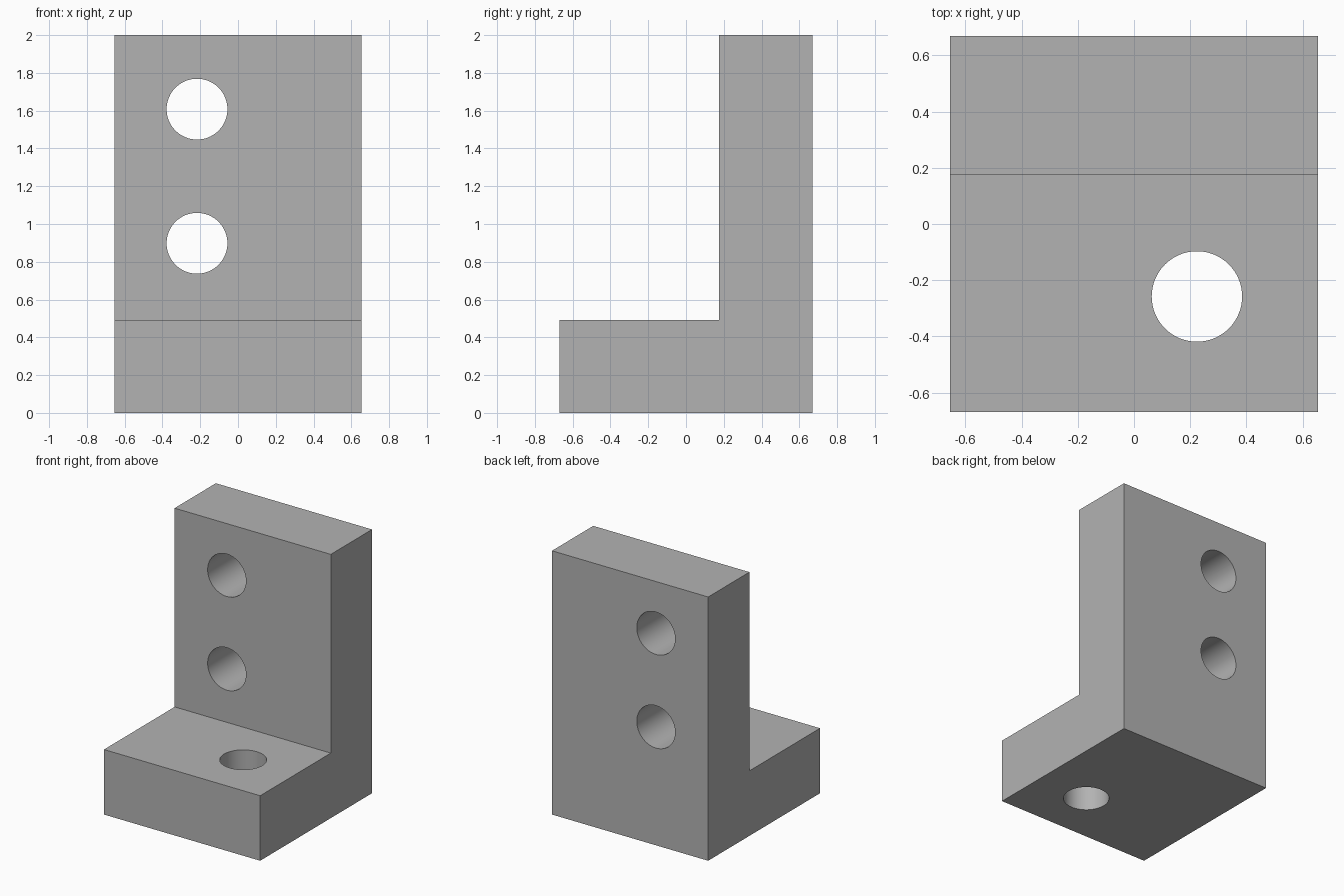
import bpy
import bmesh
from math import radians

cube = bpy.data.objects.get("Cube")
if cube:
    bpy.data.objects.remove(cube, do_unlink=True)

HALF_W, HALF_D, HEIGHT = 0.655, 0.67, 2.0
WALL_Y, BASE_Z = 0.176, 0.493
HOLE_R = 0.161

grey = bpy.data.materials.new("plain grey")
grey.use_nodes = True
colour = (0.45, 0.45, 0.45, 1)
grey.diffuse_color = colour
grey.node_tree.nodes["Principled BSDF"].inputs["Base Color"].default_value = colour

# L-shaped body: side profile extruded across the width
profile = [(-HALF_D, 0), (HALF_D, 0), (HALF_D, HEIGHT),
           (WALL_Y, HEIGHT), (WALL_Y, BASE_Z), (-HALF_D, BASE_Z)]
bm = bmesh.new()
face = bm.faces.new([bm.verts.new((-HALF_W, y, z)) for y, z in profile])
side = bmesh.ops.extrude_face_region(bm, geom=[face])["geom"]
bmesh.ops.translate(bm, vec=(2 * HALF_W, 0, 0),
                    verts=[v for v in side if isinstance(v, bmesh.types.BMVert)])
bmesh.ops.recalc_face_normals(bm, faces=bm.faces)
mesh = bpy.data.meshes.new("angle_bracket")
bm.to_mesh(mesh)
bm.free()
mesh.materials.append(grey)
bracket = bpy.data.objects.new("angle_bracket", mesh)
bpy.context.collection.objects.link(bracket)


def drill(name, centre, tilt=0):
    """Cut a round through hole; tilt turns the drill from vertical to front-back."""
    bpy.ops.mesh.primitive_cylinder_add(vertices=64, radius=HOLE_R, depth=0.8,
                                        location=centre, rotation=(tilt, 0, 0))
    cutter = bpy.context.object
    cutter.name = name
    cutter.hide_render = True
    cutter.data.materials.append(grey)
    cut = bracket.modifiers.new(name, "BOOLEAN")
    cut.operation = "DIFFERENCE"
    cut.solver = "EXACT"
    cut.object = cutter
    bpy.context.view_layer.objects.active = bracket
    bpy.ops.object.modifier_apply(modifier=name)
    bpy.data.objects.remove(cutter, do_unlink=True)


# Two holes through the upright wall, one through the base
for z in (0.898, 1.608):
    drill("wall_hole", (-0.217, (WALL_Y + HALF_D) / 2, z), radians(90))
drill("base_hole", (0.224, -0.258, BASE_Z / 2))

bpy.ops.object.select_all(action="DESELECT")
bracket.select_set(True)
bpy.context.view_layer.objects.active = bracket
bpy.ops.object.shade_smooth_by_angle(angle=radians(30))
